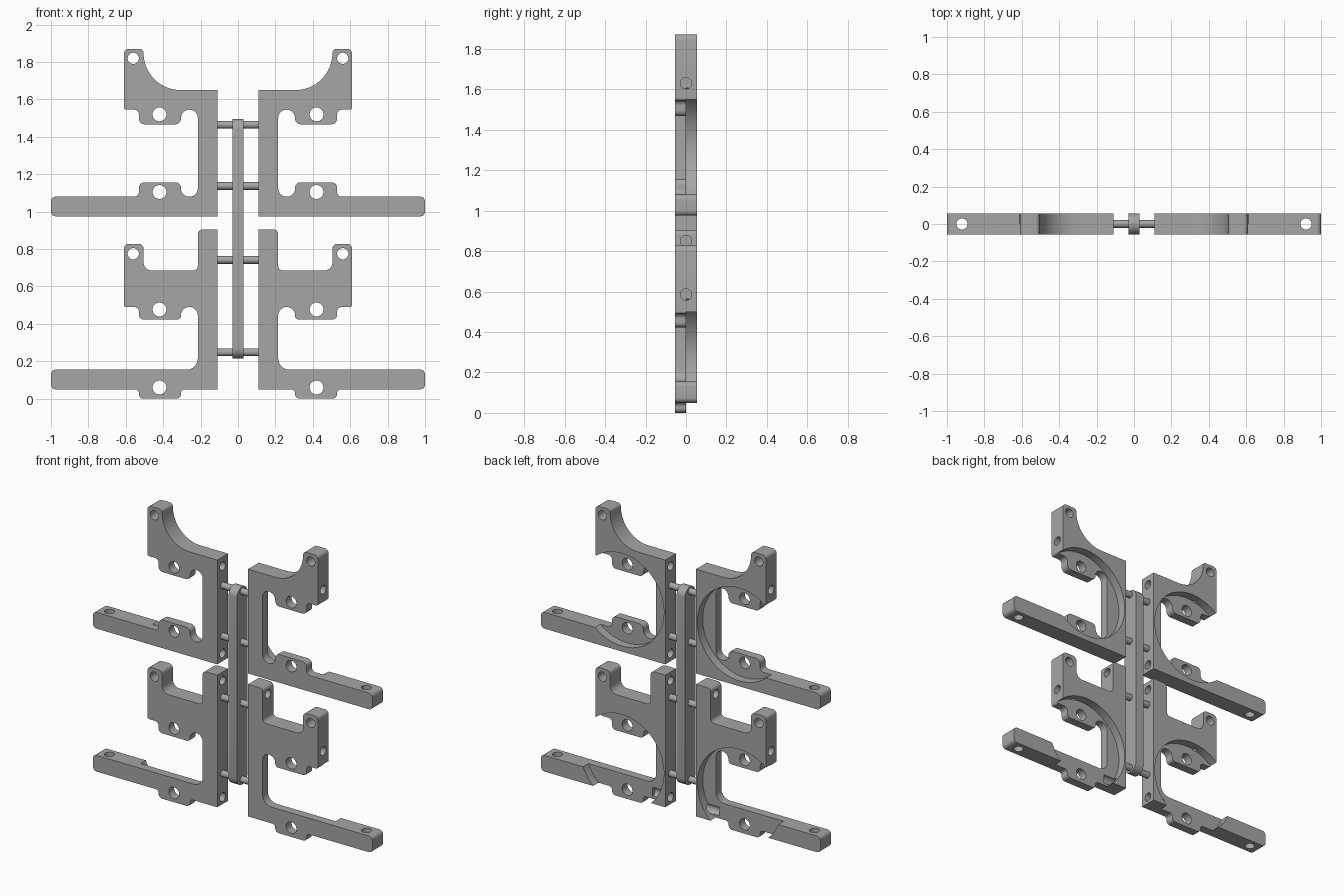
import bpy, bmesh, math
from mathutils import Vector, Matrix

if "Cube" in bpy.data.objects:
    bpy.data.objects.remove(bpy.data.objects["Cube"])

HALF = 0.055      # half of the plate thickness
HOLE_X = 0.42     # centre of each circular recess

grey = bpy.data.materials.new("plain grey")
grey.use_nodes = True
colour = (0.38, 0.38, 0.38, 1)
grey.diffuse_color = colour
grey.node_tree.nodes["Principled BSDF"].inputs["Base Color"].default_value = colour


def rounded(corners):
    """Outline from (x, z, radius) corners, with an arc at each rounded one."""
    out = []
    n = len(corners)
    for i, (x, z, r) in enumerate(corners):
        p = Vector((x, z))
        if r == 0:
            out.append(p)
            continue
        a = (Vector(corners[i - 1][:2]) - p).normalized()
        b = (Vector(corners[(i + 1) % n][:2]) - p).normalized()
        centre = p + (a + b) * r     # all corners are square
        steps = 14 if r > 0.1 else 7
        for k in range(steps + 1):
            t = k / steps * math.pi / 2
            out.append(centre - b * r * math.cos(t) - a * r * math.sin(t))
    return out


def finish(name, bm):
    bmesh.ops.remove_doubles(bm, verts=bm.verts, dist=1e-5)
    bmesh.ops.recalc_face_normals(bm, faces=bm.faces)
    mesh = bpy.data.meshes.new(name)
    bm.to_mesh(mesh)
    bm.free()
    mesh.materials.append(grey)
    obj = bpy.data.objects.new(name, mesh)
    bpy.context.collection.objects.link(obj)
    return obj


def extrude(name, points, direction):
    bm = bmesh.new()
    face = bm.faces.new([bm.verts.new(p) for p in points])
    res = bmesh.ops.extrude_face_region(bm, geom=[face])
    moved = [v for v in res["geom"] if isinstance(v, bmesh.types.BMVert)]
    bmesh.ops.translate(bm, verts=moved, vec=direction)
    return finish(name, bm)


def cylinder(name, start, end, radius, sides=32):
    start, end = Vector(start), Vector(end)
    axis = end - start
    turn = axis.to_track_quat("Z", "Y").to_matrix().to_4x4()
    bm = bmesh.new()
    bmesh.ops.create_cone(bm, cap_ends=True, segments=sides, radius1=radius, radius2=radius,
                          depth=axis.length,
                          matrix=Matrix.Translation((start + end) / 2) @ turn)
    return finish(name, bm)


def smooth(obj):
    bpy.ops.object.select_all(action="DESELECT")
    obj.select_set(True)
    bpy.context.view_layer.objects.active = obj
    bpy.ops.object.shade_smooth_by_angle(angle=math.radians(30))


def cut(obj, *cylinder_args):
    tool = cylinder("cutter", *cylinder_args)
    tool.hide_render = True
    mod = obj.modifiers.new("cut", "BOOLEAN")
    mod.operation, mod.solver, mod.object = "DIFFERENCE", "EXACT", tool
    bpy.context.view_layer.objects.active = obj
    bpy.ops.object.modifier_apply(modifier=mod.name)
    bpy.data.objects.remove(tool)


def bracket(name, corners, centre_z, tab_holes, ear_z, arm_z, side_z, inner_holes):
    """One pair of mirrored brackets with recess, bolt holes and pin holes."""
    obj = extrude(name, [(p.x, -HALF, p.y) for p in rounded(corners)], (0, 2 * HALF, 0))
    # round seat in the back half
    cut(obj, (HOLE_X, 0, centre_z), (HOLE_X, 0.1, centre_z), 0.3, 96)
    # holes through the front
    for z in tab_holes:
        cut(obj, (HOLE_X, -0.1, z), (HOLE_X, 0.1, z), 0.037)
    cut(obj, (0.56, -0.1, ear_z), (0.56, 0.1, ear_z), 0.03)
    # upright hole at the arm tip
    cut(obj, (0.92, 0, arm_z - 0.1), (0.92, 0, arm_z + 0.1), 0.03)
    # sideways holes
    cut(obj, (0.47, 0, side_z), (0.7, 0, side_z), 0.028)
    for z in inner_holes:
        cut(obj, (0.05, 0, z), (0.24, 0, z), 0.028)
    smooth(obj)
    obj.modifiers.new("mirror", "MIRROR").use_mirror_merge = False


# upper brackets
bracket("upper_brackets", [
    (0.11, 0.975, 0), (1, 0.975, 0.025), (1, 1.08, 0.025),
    (0.53, 1.08, 0.025), (0.53, 1.157, 0.03), (0.305, 1.157, 0.03),
    (0.305, 1.08, 0.044), (0.215, 1.08, 0.044), (0.215, 1.545, 0.044),
    (0.305, 1.545, 0.044), (0.305, 1.467, 0.03), (0.53, 1.467, 0.03),
    (0.53, 1.545, 0.025), (0.61, 1.545, 0.012), (0.61, 1.87, 0.025),
    (0.505, 1.87, 0.02), (0.505, 1.65, 0.198), (0.11, 1.65, 0)],
    1.31, (1.52, 1.105), 1.82, 1.03, 1.63, (1.59, 1.025))

# lower brackets
bracket("lower_brackets", [
    (0.11, 0.05, 0), (0.305, 0.05, 0.02), (0.305, 0, 0.025),
    (0.53, 0, 0.025), (0.53, 0.05, 0.02), (1, 0.05, 0.025),
    (1, 0.155, 0.025), (0.215, 0.155, 0.06), (0.215, 0.49, 0.044),
    (0.305, 0.49, 0.044), (0.305, 0.423, 0.02), (0.53, 0.423, 0.025),
    (0.53, 0.49, 0.025), (0.61, 0.49, 0.012), (0.61, 0.828, 0.025),
    (0.505, 0.828, 0.025), (0.505, 0.685, 0.045), (0.215, 0.685, 0.025),
    (0.215, 0.905, 0.025), (0.11, 0.905, 0)],
    0.267, (0.477, 0.06), 0.775, 0.1, 0.585, (0.85, 0.095))

# central bar with rounded ends
r = HALF - 0.001
outline = rounded([(-HALF, 0.215, r), (HALF, 0.215, r), (HALF, 1.495, r), (-HALF, 1.495, r)])
smooth(extrude("centre_bar", [(-0.03, p.x, p.y) for p in outline], (0.06, 0, 0)))

# cross pins
for i, z in enumerate((1.465, 1.137, 0.742, 0.248)):
    smooth(cylinder(f"cross_pin_{i + 1}", (-0.112, 0, z), (0.112, 0, z), 0.021))
